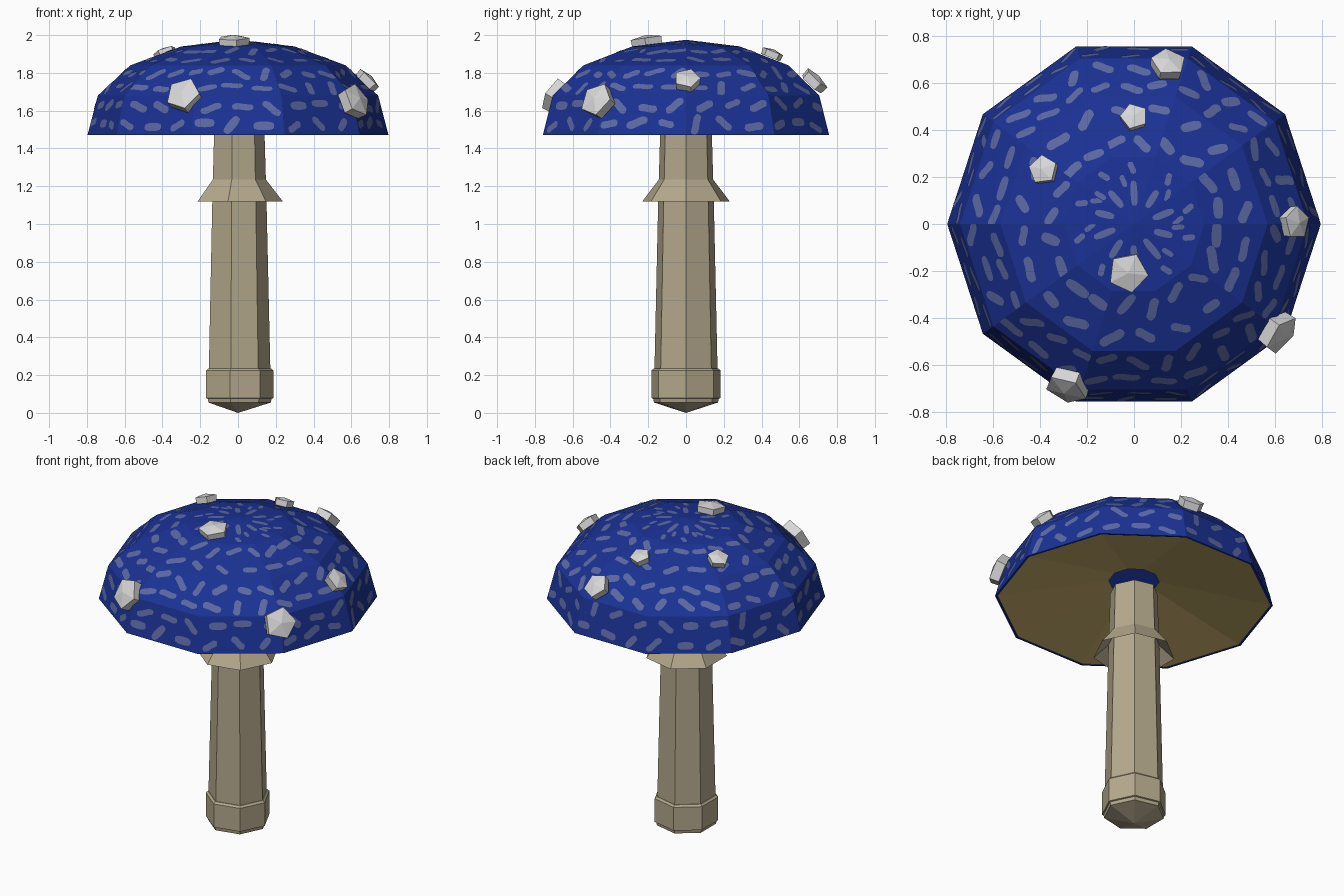
import bpy, bmesh, math, random
from mathutils import Vector, Matrix

random.seed(11)
if "Cube" in bpy.data.objects:
    bpy.data.objects.remove(bpy.data.objects["Cube"], do_unlink=True)


def material(name, rgb):
    m = bpy.data.materials.new(name)
    m.use_nodes = True
    colour = (*rgb, 1)
    m.diffuse_color = colour
    bsdf = m.node_tree.nodes["Principled BSDF"]
    bsdf.inputs["Base Color"].default_value = colour
    bsdf.inputs["Roughness"].default_value = 0.9
    return m


BLUE = material("deep blue", (0.0105, 0.031, 0.3))
PALE = material("pale blue", (0.105, 0.14, 0.37))
TAN = material("stem tan", (0.46, 0.395, 0.265))
BROWN = material("gill brown", (0.58, 0.43, 0.155))
GREY = material("wart grey", (0.68, 0.68, 0.69))


def finish(name, bm, mat):
    mesh = bpy.data.meshes.new(name)
    bm.to_mesh(mesh)
    bm.free()
    mesh.materials.append(mat)
    obj = bpy.data.objects.new(name, mesh)
    bpy.context.collection.objects.link(obj)
    return obj


def ring_point(r, z, i, sides):
    a = math.tau * i / sides
    return Vector((r * math.cos(a), r * math.sin(a), z))


def lathe(name, profile, sides, mat, closed=False):
    """Revolve (radius, height) points; radius 0 becomes a pole."""
    bm = bmesh.new()
    rings = []
    for r, z in profile:
        count = sides if r > 0 else 1
        rings.append([bm.verts.new(ring_point(r, z, i, sides)) for i in range(count)])
    pairs = list(zip(rings, rings[1:]))
    if closed:
        pairs.append((rings[-1], rings[0]))
    for low, high in pairs:
        if len(low) == len(high) == 1:
            continue
        for i in range(sides):
            j = i + 1
            corners = [low[i % len(low)], low[j % len(low)],
                       high[j % len(high)], high[i % len(high)]]
            bm.faces.new(list(dict.fromkeys(corners)))
    return finish(name, bm, mat)


# Stem, foot and skirt: seven-sided
lathe("stem", [(0, 0.2), (0.172, 0.2), (0.151, 1.12), (0.139, 1.53), (0, 1.53)], 7, TAN)
lathe("stem_foot", [(0, 0), (0.174, 0.055), (0.178, 0.075), (0.187, 0.078),
                    (0.187, 0.225), (0.175, 0.236), (0, 0.236)], 7, TAN)
lathe("stem_skirt", [(0.145, 1.2), (0.237, 1.12), (0.144, 1.24)], 7, TAN, closed=True)

# Cap: ten-sided hollow dome with gills below
SIDES = 10
DOME = [(0.797, 1.47), (0.742, 1.68), (0.57, 1.84), (0.30, 1.94), (0, 1.975)]
LINING = [(0, 1.945), (0.29, 1.91), (0.55, 1.81), (0.71, 1.66), (0.784, 1.47)]
lathe("cap", DOME + LINING, SIDES, BLUE, closed=True)
lathe("gills", [(0.145, 1.6), (0.785, 1.472)], SIDES, BROWN)


# Cap markings: thin stepped blobs laid on each facet
def blob(bm, facet, x, y, length, width, bend, turn):
    origin, right, up, normal, half_low, half_high, height = facet
    ring = []
    for k in range(20):
        t = math.tau * k / 20
        c, s = math.cos(t), math.sin(t)
        px = length * math.copysign(abs(c) ** 0.8, c)
        py = width * math.copysign(abs(s) ** 0.6, s) + bend * math.tanh(3 * c)
        qx = x + px * math.cos(turn) - py * math.sin(turn)
        qy = y + px * math.sin(turn) + py * math.cos(turn)
        qy = min(max(qy, 0.004), height - 0.004)
        limit = half_low + (half_high - half_low) * qy / height
        qx = min(max(qx, -limit), limit)
        ring.append(bm.verts.new(origin + right * qx + up * qy + normal * 0.0018))
    bm.faces.new(ring)


marks = bmesh.new()
columns = [3, 3, 2]
for band, (low, high) in enumerate(zip(DOME, DOME[1:])):
    for i in range(SIDES):
        a, b = (ring_point(*low, k, SIDES) for k in (i, i + 1))
        c, d = (ring_point(*high, k, SIDES) for k in (i, i + 1))
        origin, top = (a + b) / 2, (c + d) / 2
        right, up = (b - a).normalized(), (top - origin).normalized()
        height = (top - origin).length
        facet = (origin, right, up, right.cross(up),
                 (b - a).length / 2, (d - c).length / 2, height)
        if band == 3:
            # Radial streaks around the crown
            blob(marks, facet, 0, height * 0.54, random.uniform(0.04, 0.055),
                 0.015, 0.002, math.pi / 2)
            blob(marks, facet, random.choice((-0.045, 0.045)), height * 0.36,
                 0.026, 0.012, 0.006, math.pi / 2)
            blob(marks, facet, random.uniform(-0.02, 0.02), height * 0.16,
                 0.026, 0.014, 0.006, math.pi / 2)
            continue
        for row in range(2):
            y = height * (0.26 + 0.48 * row)
            half = facet[4] + (facet[5] - facet[4]) * y / height
            n = columns[band]
            for k in range(n):
                x = half * (2 * (k + 0.35 + 0.3 * row) / n - 1)
                blob(marks, facet, x + random.uniform(-0.012, 0.012),
                     y + random.uniform(-0.015, 0.015),
                     random.uniform(0.04, 0.058), random.uniform(0.019, 0.024),
                     random.choice((-0.014, 0, 0.014)),
                     random.choice((-0.3, 0, 0, 0.3, 0.9)))
finish("cap_markings", marks, PALE)


# Warts: pentagonal studs with a low point
def wart(name, centre, radius, elevation):
    x, y, z = centre
    e = math.radians(elevation)
    flat = Vector((x, y, 0)).normalized() * math.cos(e)
    normal = flat + Vector((0, 0, math.sin(e)))
    obj = lathe(name, [(0, -0.35), (0.95, -0.35), (1, 0.25), (0, 0.45)], 5, GREY)
    turn = normal.to_track_quat("Z", "Y").to_matrix().to_4x4()
    obj.data.transform(Matrix.Translation(centre) @ turn @ Matrix.Scale(radius, 4))


wart("front_wart", (-0.285, -0.69, 1.68), 0.095, 30)
wart("front_left_wart", (0.615, -0.465, 1.65), 0.095, 25)
wart("left_wart", (0.685, 0.005, 1.76), 0.072, 46)
wart("crown_wart", (-0.025, -0.205, 1.963), 0.087, 82)
wart("right_wart", (-0.385, 0.23, 1.905), 0.064, 68)
wart("back_wart", (0, 0.455, 1.9), 0.06, 68)
wart("back_left_wart", (0.145, 0.68, 1.76), 0.077, 46)
